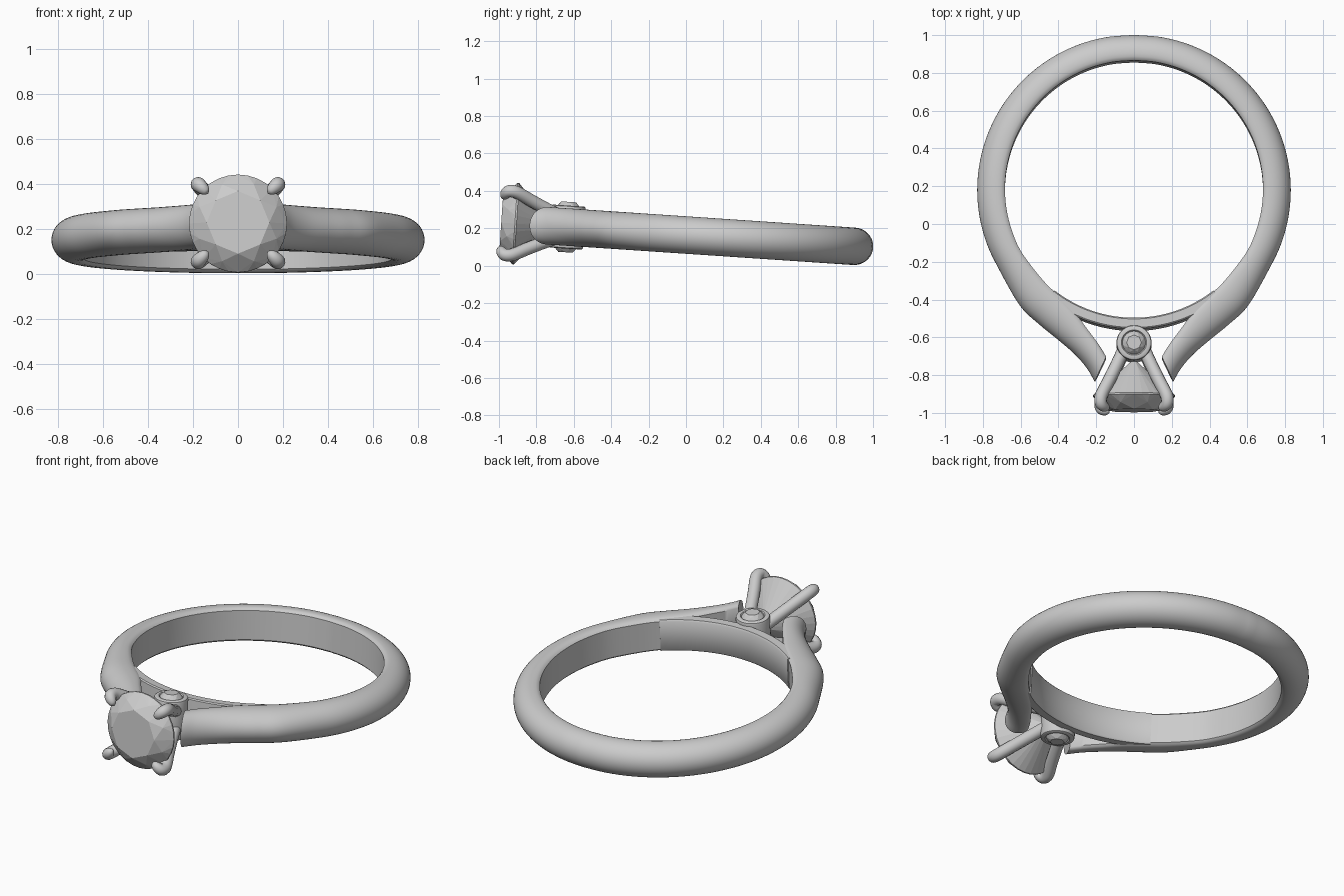
import bpy, bmesh
from math import sin, cos, pi, radians, sqrt
from mathutils import Matrix, Vector

if "Cube" in bpy.data.objects:
    bpy.data.objects.remove(bpy.data.objects["Cube"])

# The whole ring is built flat around z = 0, then tipped slightly forward
TILT = Matrix.Translation((0, 0, 0.164)) @ Matrix.Rotation(-0.067, 4, 'X')
CY, R_IN, R_OUT = 0.18, 0.683, 0.823


def add_object(name, bm, matrix=Matrix(), smooth=True):
    bmesh.ops.recalc_face_normals(bm, faces=bm.faces)
    me = bpy.data.meshes.new(name)
    bm.to_mesh(me)
    bm.free()
    ob = bpy.data.objects.new(name, me)
    bpy.context.collection.objects.link(ob)
    ob.matrix_world = TILT @ matrix
    if smooth:
        smooth_object(ob)
    return ob


def smooth_object(ob):
    bpy.ops.object.select_all(action='DESELECT')
    ob.select_set(True)
    bpy.context.view_layer.objects.active = ob
    bpy.ops.object.shade_smooth_by_angle(angle=radians(38))


def loft(name, rings):
    """Skin a list of closed rings and cap both ends."""
    bm = bmesh.new()
    vs = [[bm.verts.new(p) for p in ring] for ring in rings]
    n = len(vs[0])
    for a, b in zip(vs, vs[1:]):
        for i in range(n):
            j = (i + 1) % n
            bm.faces.new((a[i], a[j], b[j], b[i]))
    bm.faces.new(vs[0])
    bm.faces.new(vs[-1])
    return add_object(name, bm)


def polar(r, deg):
    return Vector((r * cos(radians(deg)), CY + r * sin(radians(deg))))


def spline(pts, steps):
    """Catmull-Rom through the points."""
    p = [2 * pts[0] - pts[1]] + pts + [2 * pts[-1] - pts[-2]]
    out = []
    for i in range(1, len(p) - 2):
        a, b, c, d = p[i - 1:i + 3]
        for k in range(steps):
            t = k / steps
            out.append(0.5 * (2 * b + (c - a) * t + (2 * a - 5 * b + 4 * c - d) * t * t
                              + (3 * b - a - 3 * c + d) * t ** 3))
    return out + [pts[-1]]


# Band with flared shoulders: D-shaped section, flat inside, domed outside
half = [(0.0, 0.085), (0.06, 0.094), (0.15, 0.099)]
half += [(0.27 + 0.73 * sin(a * pi / 20), 0.1 * cos(a * pi / 20)) for a in range(10)]
section = half + [(1.0, 0.0)] + [(u, -z) for u, z in reversed(half)]

inner = [polar(R_IN, a) for a in range(90, -31, -10)]
outer = [polar(R_OUT + 0.007 * cos(radians(a)), a) for a in range(90, -31, -10)]
shoulder = [((.483, -.303), (.605, -.432)), ((.397, -.388), (.505, -.53)),
            ((.32, -.465), (.41, -.608)), ((.25, -.56), (.315, -.69)),
            ((.19, -.64), (.25, -.765)), ((.147, -.71), (.207, -.838))]
inner += [Vector(a) for a, b in shoulder]
outer += [Vector(b) for a, b in shoulder]
pairs = list(zip(spline(inner, 5), spline(outer, 5)))
mirror = [(Vector((-a.x, a.y)), Vector((-b.x, b.y))) for a, b in pairs]
pairs = mirror[:0:-1] + pairs
loft("band", [[(*a.lerp(b, u), z) for u, z in section] for a, b in pairs])

# Thin bridge closing the finger hole under the setting
prof = [(R_IN, .085), (.69, .094), (.735, .094), (.742, .088),
        (.742, -.088), (.735, -.094), (.69, -.094), (R_IN, -.085)]
loft("bridge", [[(*polar(r, -90 + a), z) for r, z in prof] for a in range(-38, 39, 2)])

# Barrel bezel crossing under the main stone
rim = [(.093, .1), (.09, .111), (.084, .115), (.067, .115), (.06, .107), (.058, .1)]
prof = [(r, -z) for r, z in reversed(rim)] + rim
loft("bezel", [[(r * cos(i * pi / 24), -.637 + r * sin(i * pi / 24), z) for i in range(48)]
               for r, z in prof])


# Brilliant-cut stones
def gem(name, matrix, r, crown, depth):
    bm = bmesh.new()

    def ring(n, rad, z, off=0.0):
        for i in range(n):
            a = 2 * pi * (i + off) / n
            bm.verts.new((rad * cos(a), rad * sin(a), z))
    ring(8, r * .64, crown)
    ring(8, r * .85, crown * .54, .5)
    ring(32, r, 0)
    ring(32, r, -r * .04)
    ring(8, r * .22, -depth * .8, .5)
    bm.verts.new((0, 0, -depth))
    bmesh.ops.convex_hull(bm, input=bm.verts[:])
    bmesh.ops.dissolve_limit(bm, angle_limit=0.01, verts=bm.verts[:], edges=bm.edges[:])
    return add_object(name, bm, matrix, smooth=False)


gem("main_stone", Matrix.Translation((0, -.917, 0)) @ Matrix.Rotation(pi / 2, 4, 'X'),
    .218, .073, .2)
gem("upper_small_stone", Matrix.Translation((0, -.637, .11)), .061, .025, .05)
gem("lower_small_stone", Matrix.Translation((0, -.637, -.11)) @ Matrix.Rotation(pi, 4, 'X'),
    .061, .025, .05)

# Four claws: (distance in x and z, y, radius)
path = [(.05, -.66, .034), (.085, -.74, .034), (.135, -.845, .034), (.162, -.895, .034),
        (.177, -.93, .034), (.177, -.962, .033), (.163, -.977, .03), (.147, -.982, .024),
        (.137, -.982, .014), (.133, -.982, .002)]
for sx in (-1, 1):
    for sz in (-1, 1):
        cu = bpy.data.curves.new("claw", 'CURVE')
        cu.dimensions = '3D'
        cu.bevel_depth = 1.0
        cu.bevel_resolution = 5
        cu.use_fill_caps = True
        sp = cu.splines.new('NURBS')
        sp.points.add(len(path) - 1)
        for pt, (d, y, rad) in zip(sp.points, path):
            pt.co = (sx * d, y, sz * d * .97, 1)
            pt.radius = rad
        sp.order_u = 3
        sp.use_endpoint_u = True
        sp.resolution_u = 5
        ob = bpy.data.objects.new("claw", cu)
        bpy.context.collection.objects.link(ob)
        ob.matrix_world = TILT
        bpy.ops.object.select_all(action='DESELECT')
        ob.select_set(True)
        bpy.context.view_layer.objects.active = ob
        bpy.ops.object.convert(target='MESH')
        smooth_object(bpy.context.view_layer.objects.active)
